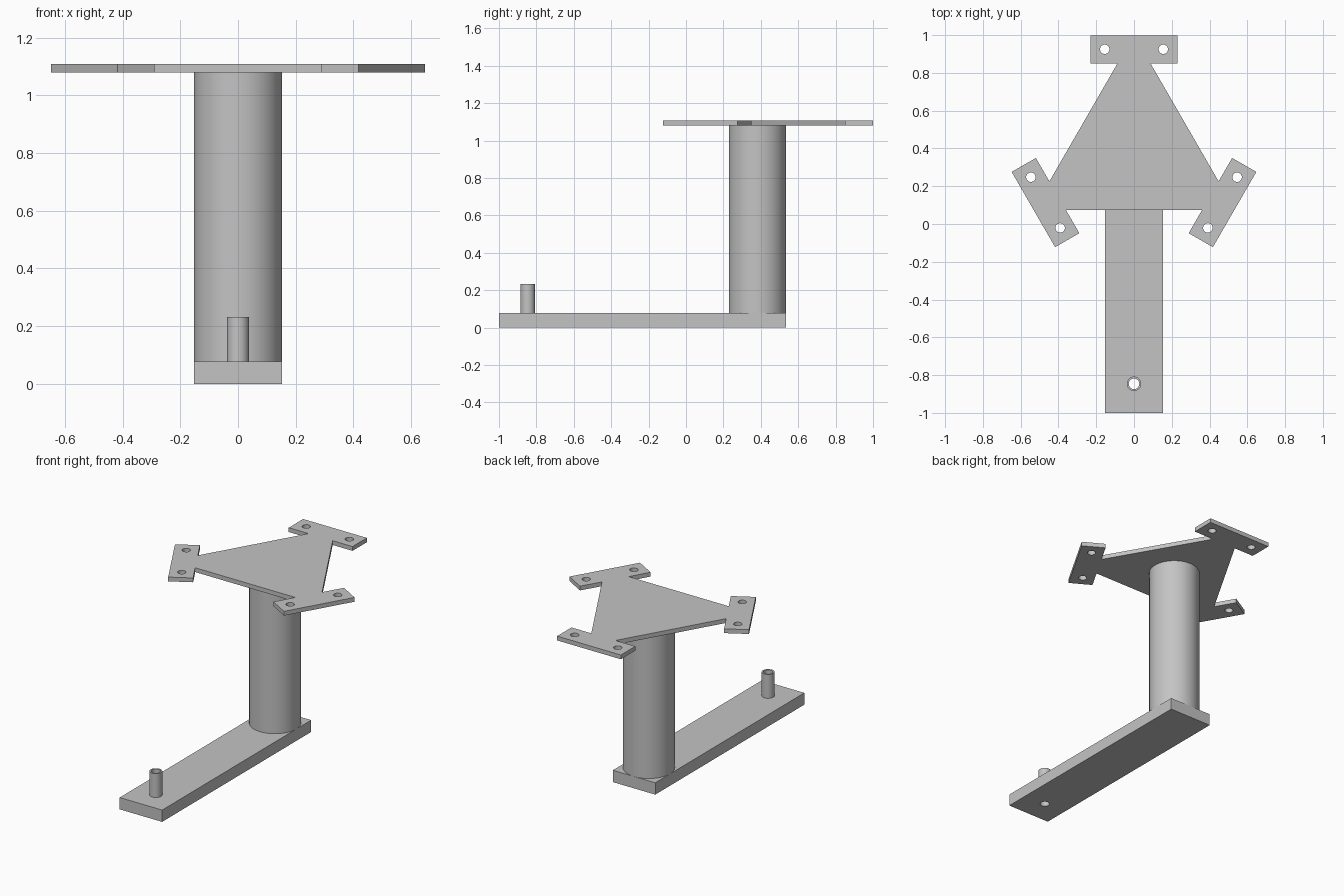
import bpy, bmesh
from math import cos, sin, pi, radians
from mathutils import Matrix, Vector

cube = bpy.data.objects.get("Cube")
if cube:
    bpy.data.objects.remove(cube, do_unlink=True)

# One plain grey for every part
grey = bpy.data.materials.new("plain_grey")
grey.use_nodes = True
COLOUR = (0.55, 0.55, 0.55, 1)
grey.diffuse_color = COLOUR
grey.node_tree.nodes["Principled BSDF"].inputs["Base Color"].default_value = COLOUR


def circle(x, y, r, n=32):
    return [(x + r * cos(2 * pi * i / n), y + r * sin(2 * pi * i / n)) for i in range(n)]


def extrude_profile(name, loops, z0, z1):
    """Fill an outline (further loops are holes) and extrude it upwards."""
    bm = bmesh.new()
    edges = []
    for loop in loops:
        vs = [bm.verts.new((x, y, z0)) for x, y in loop]
        edges += [bm.edges.new((a, b)) for a, b in zip(vs, vs[1:] + vs[:1])]
    bmesh.ops.triangle_fill(bm, use_beauty=True, use_dissolve=False, edges=edges)
    new = bmesh.ops.extrude_face_region(bm, geom=bm.faces[:])["geom"]
    verts = [g for g in new if isinstance(g, bmesh.types.BMVert)]
    bmesh.ops.translate(bm, verts=verts, vec=(0, 0, z1 - z0))
    bmesh.ops.recalc_face_normals(bm, faces=bm.faces[:])
    mesh = bpy.data.meshes.new(name)
    bm.to_mesh(mesh)
    bm.free()
    mesh.materials.append(grey)
    obj = bpy.data.objects.new(name, mesh)
    bpy.context.collection.objects.link(obj)
    bpy.ops.object.select_all(action='DESELECT')
    obj.select_set(True)
    bpy.context.view_layer.objects.active = obj
    bpy.ops.object.shade_smooth_by_angle(angle=radians(30))
    return obj


HALF, BACK = 0.153, 0.535
BASE_TOP, PLATE_BOTTOM, PLATE_TOP = 0.077, 1.08, 1.108
PEG_Y, PEG_R, BORE_R = -0.846, 0.038, 0.028
CENTRE_Y = 0.384

# Base bar, bored through beneath the hollow peg
bar = [(-HALF, -1), (HALF, -1), (HALF, BACK), (-HALF, BACK)]
bore = circle(0, PEG_Y, BORE_R)
extrude_profile("base_bar", [bar, bore], 0, BASE_TOP)
extrude_profile("hollow_peg", [circle(0, PEG_Y, PEG_R), bore], BASE_TOP, 0.232)

# Column
extrude_profile("column", [circle(0, CENTRE_Y - 0.002, HALF, 64)], BASE_TOP, PLATE_BOTTOM)

# Top plate: one T-shaped arm with two holes, repeated three times
arm = [(0.087, 0.467), (0.23, 0.467), (0.23, 0.615)]
arm += [(-x, y) for x, y in reversed(arm)]
outline, holes = [], []
for k in range(3):
    turn = Matrix.Rotation(k * 2 * pi / 3, 2)
    place = lambda x, y: tuple(turn @ Vector((x, y)) + Vector((0, CENTRE_Y)))
    outline += [place(*p) for p in arm]
    holes += [circle(*place(s * 0.155, 0.541), 0.025) for s in (1, -1)]
extrude_profile("top_plate", [outline] + holes, PLATE_BOTTOM, PLATE_TOP)
